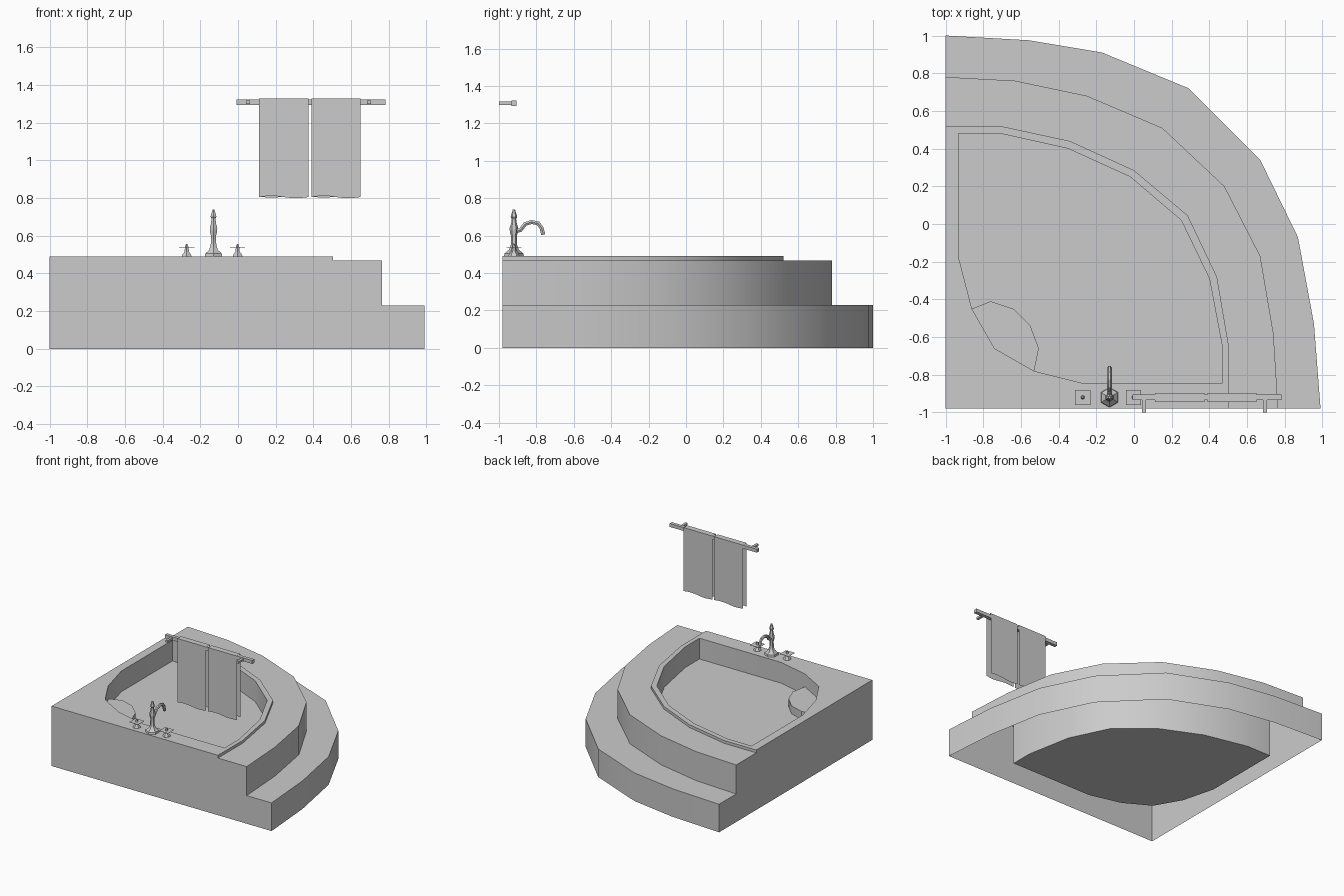
import bpy, bmesh, math
from mathutils import Vector

cube = bpy.data.objects.get("Cube")
if cube:
    bpy.data.objects.remove(cube, do_unlink=True)

GREY = (0.6, 0.6, 0.6, 1)
grey = bpy.data.materials.new("plain_grey")
grey.use_nodes = True
grey.diffuse_color = GREY
grey.node_tree.nodes["Principled BSDF"].inputs["Base Color"].default_value = GREY

FRONT = -0.98
RIM = 0.49
BASIN_BOTTOM = 0.07
BAR_Y, BAR_Z = -0.92, 1.308


def finish(name, bm, up=False, smooth=True):
    """Turn a bmesh into a shaded object; 'up' makes flat tops face +z."""
    bmesh.ops.remove_doubles(bm, verts=bm.verts, dist=0.0001)
    bmesh.ops.recalc_face_normals(bm, faces=bm.faces)
    if up and sum(f.normal.z * f.calc_area() for f in bm.faces) < 0:
        bmesh.ops.reverse_faces(bm, faces=bm.faces)
    mesh = bpy.data.meshes.new(name)
    bm.to_mesh(mesh)
    bm.free()
    mesh.materials.append(grey)
    ob = bpy.data.objects.new(name, mesh)
    bpy.context.collection.objects.link(ob)
    if smooth:
        bpy.ops.object.select_all(action='DESELECT')
        ob.select_set(True)
        bpy.context.view_layer.objects.active = ob
        bpy.ops.object.shade_smooth_by_angle(angle=math.radians(30))
    return ob


def row(bm, pts, z):
    return [bm.verts.new((x, y, z)) for x, y in pts]


def strip(bm, a, b, closed=False):
    n = len(a)
    for i in range(n if closed else n - 1):
        j = (i + 1) % n
        bm.faces.new((a[i], a[j], b[j], b[i]))


def box(name, size, centre):
    bm = bmesh.new()
    bmesh.ops.create_cube(bm, size=1)
    for v in bm.verts:
        v.co = Vector(c * s for c, s in zip(v.co, size)) + Vector(centre)
    return finish(name, bm, smooth=False)


def lathe(name, profile, x, y, sides):
    bm = bmesh.new()
    turns = [2 * math.pi * i / sides + math.pi / 6 for i in range(sides)]
    rings = [row(bm, [(x + r * math.cos(t), y + r * math.sin(t)) for t in turns], z)
             for r, z in profile]
    for a, b in zip(rings, rings[1:]):
        strip(bm, a, b, True)
    bm.faces.new(rings[-1])
    return finish(name, bm)


# Plan outlines of the two steps, the raised rim and the basin
low_arc = [(-1, 1), (-.56, .975), (-.17, .91), (.29, .72), (.67, .34),
           (.87, -.07), (.955, -.53), (.99, FRONT)]
mid_arc = [(-1, .78), (-.63, .76), (-.25, .68), (.15, .51), (.48, .2),
           (.67, -.17), (.74, -.58), (.765, FRONT)]
rim_arc = [(-1, .52), (-.71, .52), (-.34, .44), (0, .285), (.285, .045),
           (.44, -.28), (.505, -.66), (.505, FRONT)]
basin_arc = [(-.93, .48), (-.71, .48), (-.35, .4), (-.02, .25), (.25, .02),
             (.4, -.29), (.47, -.66), (.47, -.845)]
basin_back = [(-.27, -.845), (-.53, -.78), (-.74, -.66), (-.86, -.45), (-.93, -.18)]
basin = basin_arc + basin_back

# Stepped surround, open underneath
bm = bmesh.new()
rows = [row(bm, arc, z) for arc, z in
        [(low_arc, 0), (low_arc, .23), (mid_arc, .23), (mid_arc, .467),
         (rim_arc, .467), (rim_arc, RIM)]]
for a, b in zip(rows, rows[1:]):
    strip(bm, a, b)
corner_low, corner_top = row(bm, [(-1, FRONT)], 0)[0], row(bm, [(-1, FRONT)], RIM)[0]
for end in (0, -1):
    bm.faces.new([corner_low] + [r[end] for r in rows] + [corner_top])
# Top deck with the basin opening
hole = row(bm, basin, RIM)
edges = []
for loop in (rows[-1] + [corner_top], hole):
    for a, b in zip(loop, loop[1:] + loop[:1]):
        edges.append(bm.edges.get((a, b)) or bm.edges.new((a, b)))
bmesh.ops.triangle_fill(bm, edges=edges, use_beauty=True, normal=(0, 0, 1))
bmesh.ops.dissolve_limit(bm, angle_limit=0.01, verts=bm.verts, edges=bm.edges)
finish("stepped_surround", bm, up=True)

# Basin shell
bm = bmesh.new()
top, bottom = row(bm, basin, RIM), row(bm, basin, BASIN_BOTTOM)
strip(bm, top, bottom, True)
bm.faces.new(bottom)
finish("basin", bm, up=True)

# Water surface
bm = bmesh.new()
bm.faces.new(row(bm, basin, .32))
finish("water", bm, up=True, smooth=False)

# Corner seat inside the basin
seat_front = [(-.53, -.78), (-.505, -.66), (-.55, -.54), (-.64, -.45), (-.76, -.41), (-.86, -.45)]
bm = bmesh.new()
top, bottom = row(bm, seat_front, .385), row(bm, seat_front, BASIN_BOTTOM)
strip(bm, top, bottom)
bm.faces.new(top + row(bm, [(-.74, -.66)], .385))
finish("corner_seat", bm, up=True)

# Tap column and curved spout
TAP_X, TAP_Y = -.13, -.92
lathe("tap_column", [(.053, RIM), (.05, .505), (.026, .525), (.017, .55), (.016, .6),
                     (.022, .62), (.023, .64), (.014, .67), (.012, .69), (.018, .7),
                     (.012, .72), (.006, .74)], TAP_X, TAP_Y, 6)
path = [Vector((TAP_X, y, z)) for y, z in
        [(-.92, .62), (-.885, .63), (-.86, .662), (-.825, .673), (-.79, .665),
         (-.772, .64), (-.763, .605)]]
bm = bmesh.new()
rings = []
for i, p in enumerate(path):
    t = (path[min(i + 1, len(path) - 1)] - path[max(i - 1, 0)]).normalized()
    side, up = Vector((1, 0, 0)), Vector((0, -t.z, t.y))
    rings.append([bm.verts.new(p + .0125 * (side * math.cos(k * math.pi / 3)
                                            + up * math.sin(k * math.pi / 3)))
                  for k in range(6)])
for a, b in zip(rings, rings[1:]):
    strip(bm, a, b, True)
bm.faces.new(rings[-1])
finish("tap_spout", bm)

# Tap handles with thin square grips
for label, x in (("right", -.272), ("left", -.002)):
    lathe(label + "_handle_stem", [(.03, RIM), (.026, .5), (.013, .515), (.012, .53),
                                   (.009, .545), (.004, .557)], x, TAP_Y, 6)
    box(label + "_handle_grip", (.08, .08, .002), (x, TAP_Y, .535))

# Towel rail and wall brackets
box("towel_rail", (.79, .028, .028), (.387, BAR_Y, BAR_Z))
for label, x in (("right", .053), ("left", .695)):
    box(label + "_rail_bracket", (.02, .08, .017), (x, -.96, BAR_Z))

# Towels folded over the rail, with wavy hems
for label, x0, x1 in (("right", .112, .373), ("left", .39, .65)):
    bm = bmesh.new()
    columns = 9
    front_hem, front_top, back_top, back_hem = [], [], [], []
    for i in range(columns):
        u = i / (columns - 1)
        x = x0 + (x1 - x0) * u
        wave = .006 * math.sin(2 * math.pi * u)
        for line, y, z in ((front_hem, -.944, .805 + wave), (front_top, -.944, 1.327),
                           (back_top, -.897, 1.327), (back_hem, -.897, .808 - wave)):
            line.append(bm.verts.new((x, y, z)))
    for a, b in ((front_hem, front_top), (front_top, back_top), (back_top, back_hem)):
        strip(bm, a, b)
    finish(label + "_towel", bm, up=True)
